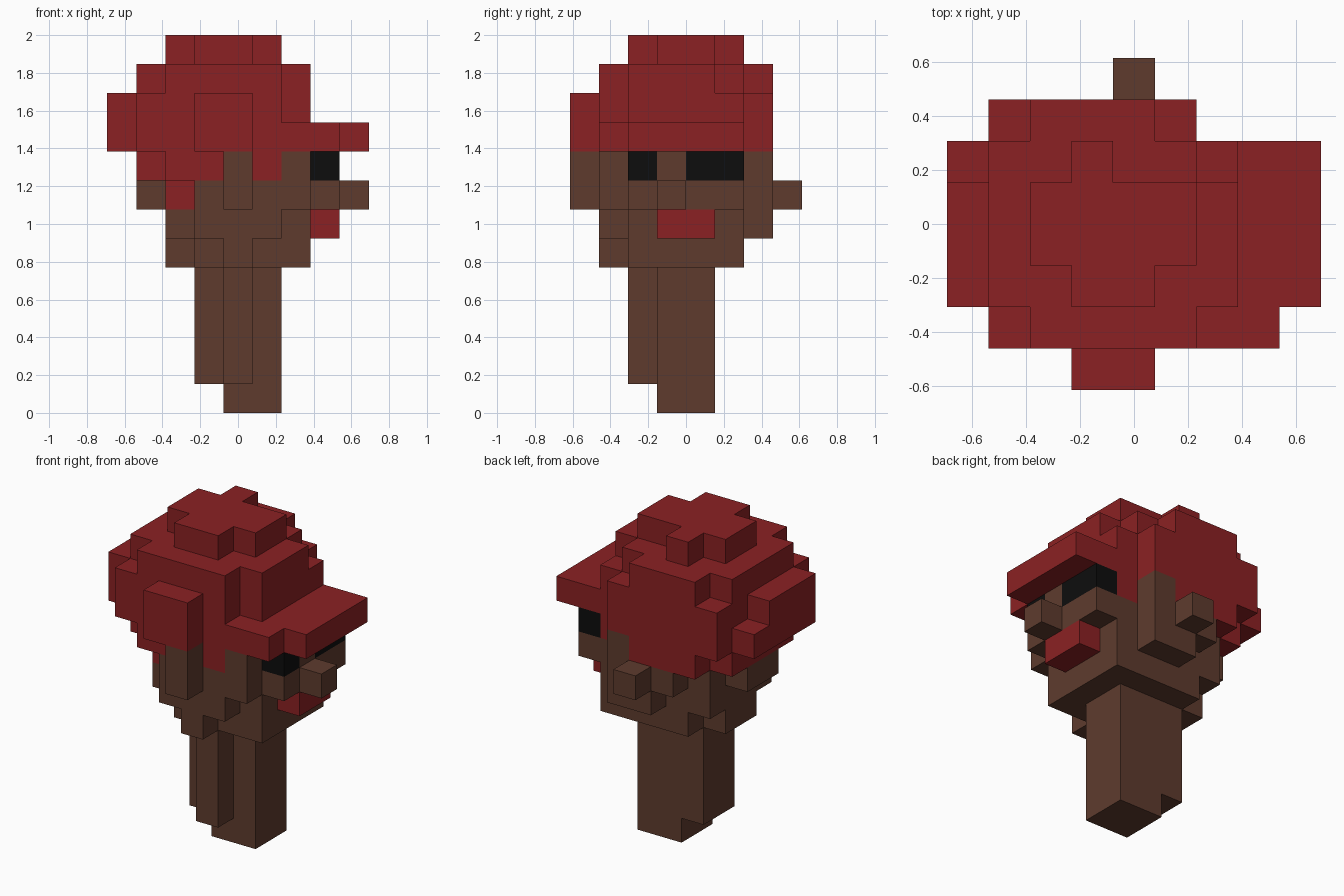
import bpy
import bmesh
from mathutils import Vector

if "Cube" in bpy.data.objects:
    bpy.data.objects.remove(bpy.data.objects["Cube"], do_unlink=True)

UNIT = 2 / 13                      # size of one block
ORIGIN = Vector((-4.5, -4, 0))     # corner of the block grid
grid = {}                          # block position -> part name


def fill(part, xs, ys, zs):
    """Fill a box of blocks; each range is start and end. Later boxes win."""
    for x in range(*xs):
        for y in range(*ys):
            for z in range(*zs):
                grid[x, y, z] = part


def material(name, color):
    mat = bpy.data.materials.new(name)
    mat.use_nodes = True
    mat.diffuse_color = (*color, 1)
    shader = mat.node_tree.nodes["Principled BSDF"]
    shader.inputs["Base Color"].default_value = (*color, 1)
    shader.inputs["Roughness"].default_value = 0.9
    return mat


def build(part, mat):
    """Skin the exposed sides of one part's blocks."""
    bm = bmesh.new()
    for cell in [c for c, p in grid.items() if p == part]:
        centre = Vector(cell) + Vector((0.5, 0.5, 0.5))
        for axis in range(3):
            for sign in (-1, 1):
                n = Vector((0, 0, 0))
                n[axis] = sign
                if tuple(int(a + b) for a, b in zip(cell, n)) in grid:
                    continue
                u = Vector((0, 0, 0))
                u[(axis + 1) % 3] = 1
                w = n.cross(u)
                corners = (-u - w, u - w, u + w, w - u)
                bm.faces.new([bm.verts.new((centre + (n + c) / 2 + ORIGIN) * UNIT)
                              for c in corners])
    bmesh.ops.remove_doubles(bm, verts=bm.verts[:], dist=UNIT / 100)
    bmesh.ops.dissolve_limit(bm, angle_limit=0.01, verts=bm.verts[:], edges=bm.edges[:])
    mesh = bpy.data.meshes.new(part)
    bm.to_mesh(mesh)
    bm.free()
    mesh.materials.append(mat)
    obj = bpy.data.objects.new(part, mesh)
    bpy.context.collection.objects.link(obj)


# neck post with two shorter side strips
fill("neck", (4, 6), (3, 5), (0, 5))
fill("neck", (4, 5), (2, 3), (1, 5))
fill("neck", (3, 4), (3, 5), (1, 5))

# chin
fill("head", (3, 7), (2, 6), (5, 6))
fill("head", (4, 5), (1, 2), (5, 6))
fill("head", (2, 3), (3, 5), (5, 6))

# jaw and cheeks
fill("head", (2, 7), (2, 6), (6, 8))
fill("head", (3, 6), (1, 2), (6, 8))
fill("head", (4, 6), (6, 7), (6, 8))
fill("head", (3, 4), (6, 7), (7, 8))
fill("head", (6, 7), (1, 2), (7, 9))
fill("head", (1, 2), (3, 5), (7, 8))

# face front at eye and nose height
fill("head", (7, 8), (2, 6), (7, 9))

# hair under the cap, with sideburns
fill("hair", (1, 6), (2, 6), (8, 9))
fill("hair", (2, 6), (1, 2), (8, 9))
fill("hair", (2, 5), (6, 7), (8, 9))
fill("hair", (6, 7), (2, 6), (8, 9))
fill("hair", (2, 3), (2, 3), (7, 8))
fill("head", (5, 6), (6, 7), (8, 9))

# ears
fill("ears", (4, 5), (0, 1), (7, 9))
fill("ears", (4, 5), (7, 8), (7, 8))

# nose, mouth and eyes
fill("nose", (8, 9), (3, 4), (7, 8))
fill("mouth", (7, 8), (3, 5), (6, 7))
fill("eyes", (7, 8), (2, 3), (8, 9))
fill("eyes", (7, 8), (4, 6), (8, 9))

# cap body
fill("cap", (1, 6), (1, 7), (9, 11))
fill("cap", (6, 7), (2, 6), (9, 11))
fill("cap", (1, 6), (2, 6), (11, 12))
fill("cap", (6, 7), (2, 5), (11, 12))
fill("cap", (2, 6), (1, 2), (11, 12))
fill("cap", (2, 5), (6, 7), (11, 12))

# cap crown
fill("cap", (2, 6), (3, 5), (12, 13))
fill("cap", (3, 5), (2, 3), (12, 13))
fill("cap", (3, 4), (5, 6), (12, 13))

# back bulge and side flap
fill("cap", (0, 1), (2, 5), (9, 11))
fill("cap", (0, 1), (5, 6), (9, 10))
fill("cap", (3, 5), (0, 1), (9, 11))

# brim
fill("brim", (7, 9), (2, 6), (9, 10))
fill("brim", (6, 8), (1, 2), (9, 10))

red = material("dark red", (0.258, 0.0152, 0.0168))
brown = material("brown", (0.112, 0.044, 0.027))
black = material("black", (0.004, 0.004, 0.004))

for name in ("cap", "brim", "hair", "mouth"):
    build(name, red)
for name in ("neck", "head", "ears", "nose"):
    build(name, brown)
build("eyes", black)
